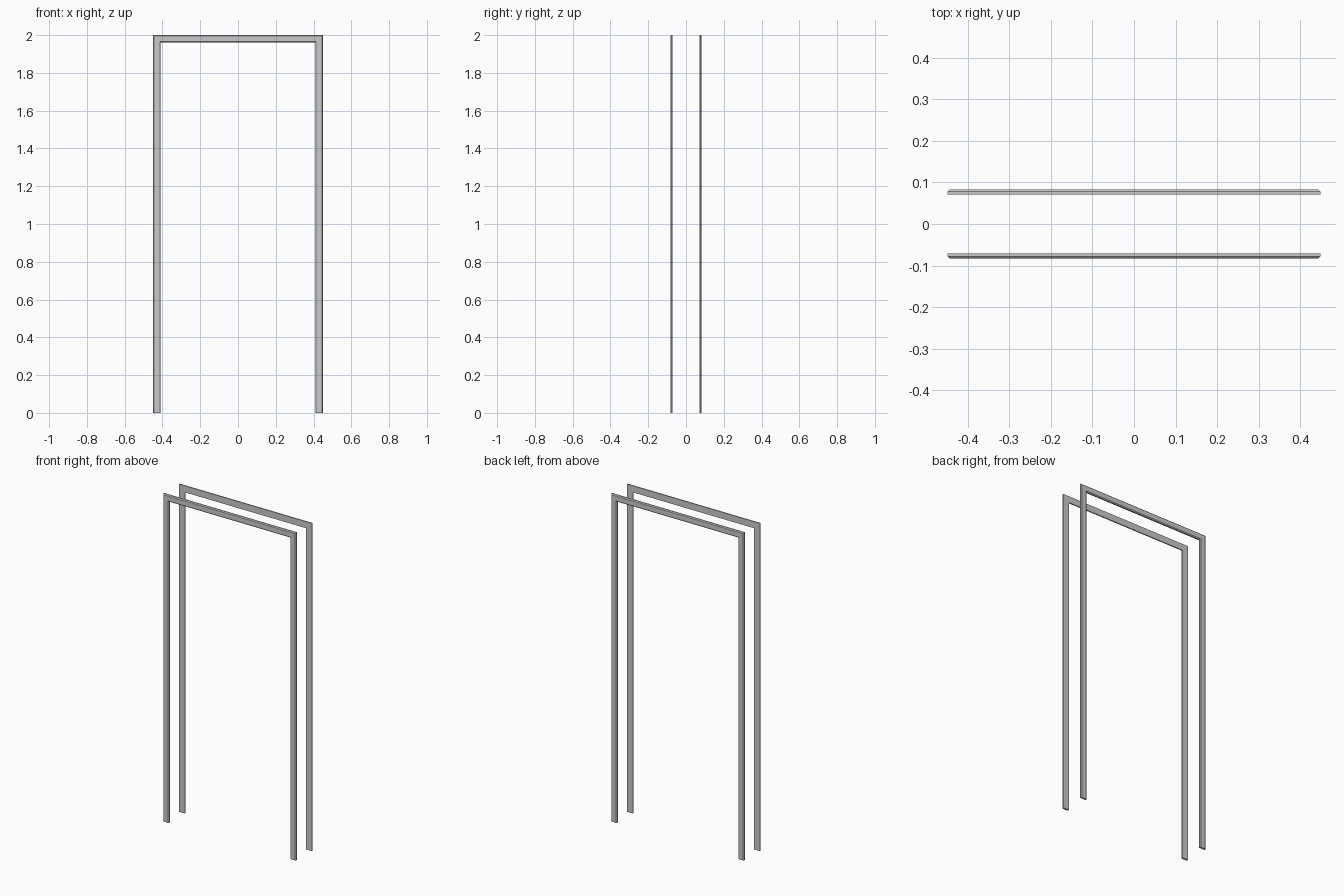
import bpy, bmesh

if "Cube" in bpy.data.objects:
    bpy.data.objects.remove(bpy.data.objects["Cube"])

HALF_W, HEIGHT = 0.449, 2.0        # outer size of the door surround
TRIM_W = 0.040                     # width of the trim face
Y_IN, Y_OUT, CHAMFER = 0.071, 0.083, 0.005

# Cross-section as (inset from outer edge, depth), chamfered on the show face
PROFILE = [(0, Y_IN), (0, Y_OUT - CHAMFER), (CHAMFER, Y_OUT),
           (TRIM_W - CHAMFER, Y_OUT), (TRIM_W, Y_OUT - CHAMFER), (TRIM_W, Y_IN)]


def door_casing(name, side):
    """Sweep the profile up one jamb, across the head and down, with mitred corners."""
    bm = bmesh.new()
    rings = []
    for sx, top in ((-1, 0), (-1, 1), (1, 1), (1, 0)):
        rings.append([bm.verts.new((sx * (HALF_W - t), side * d, (HEIGHT - t) * top))
                      for t, d in PROFILE])
    for a, b in zip(rings, rings[1:]):
        for i in range(len(a)):
            j = (i + 1) % len(a)
            bm.faces.new((a[i], a[j], b[j], b[i]))
    bm.faces.new(rings[0])
    bm.faces.new(rings[-1])
    bmesh.ops.recalc_face_normals(bm, faces=bm.faces)
    mesh = bpy.data.meshes.new(name)
    bm.to_mesh(mesh)
    bm.free()
    obj = bpy.data.objects.new(name, mesh)
    bpy.context.collection.objects.link(obj)


# Matching trim on both faces of the wall
door_casing("front_door_casing", -1)
door_casing("back_door_casing", 1)
